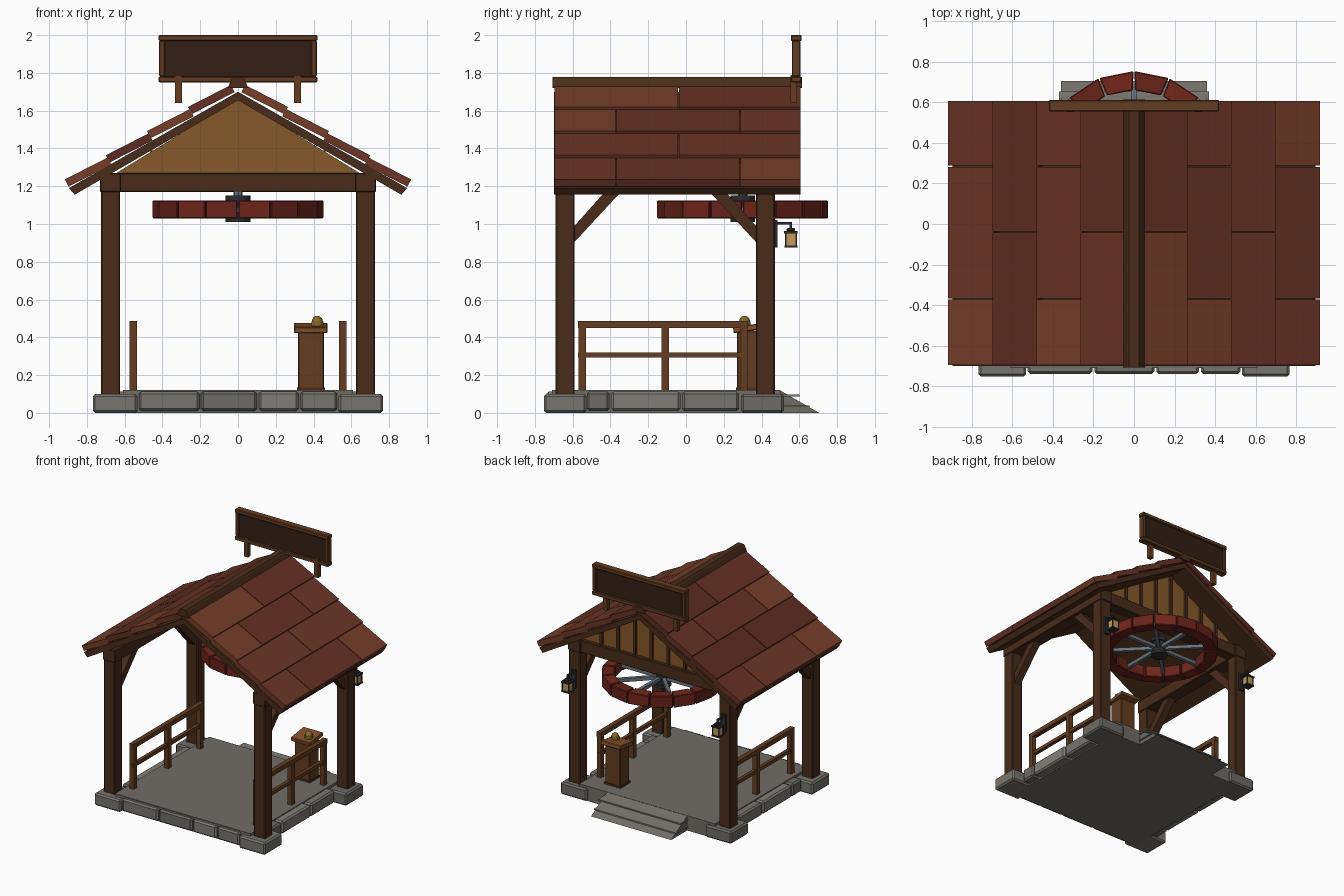
import bpy, bmesh, math, random
from mathutils import Matrix

if "Cube" in bpy.data.objects:
    bpy.data.objects.remove(bpy.data.objects["Cube"])

random.seed(4)


def mat(name, hexcol):
    m = bpy.data.materials.new(name)
    rgb = [(int(hexcol[i:i + 2], 16) / 255) ** 2.2 for i in (0, 2, 4)]
    m.diffuse_color = (*rgb, 1)
    m.use_nodes = True
    m.node_tree.nodes["Principled BSDF"].inputs["Base Color"].default_value = m.diffuse_color
    return m


DARK = mat("dark_wood", "4A3020")
MID = mat("mid_wood", "633F26")
TAN = mat("tan_wood", "84592F")
TOP = mat("counter_wood", "84522F")
PANEL = mat("sign_wood", "35241A")
STONES = [mat("stone_a", "77746D"), mat("stone_b", "6D6B65"), mat("stone_c", "807D76")]
FLOOR = mat("floor_stone", "706D66")
TILES = [mat("tile_a", "653429"), mat("tile_b", "74402E"), mat("tile_c", "6A382C"), mat("tile_d", "5C2F26")]
REDS = [mat("red_a", "722A21"), mat("red_b", "662720")]
IRON = mat("iron", "303034")
STEEL = mat("steel", "6A747C")
GLOW = mat("lamp_glass", "C09A58")
BRASS = mat("brass", "8A6C2C")


def prism(name, pts, axis, a, b, material, bevel=0.0, matrix=None):
    """Extrude a 2D outline along an axis between a and b."""
    place = {"x": lambda p, t: (t, p[0], p[1]),
             "y": lambda p, t: (p[0], t, p[1]),
             "z": lambda p, t: (p[0], p[1], t)}[axis]
    bm = bmesh.new()
    lo = [bm.verts.new(place(p, a)) for p in pts]
    hi = [bm.verts.new(place(p, b)) for p in pts]
    n = len(pts)
    bm.faces.new(lo)
    bm.faces.new(hi[::-1])
    for i in range(n):
        j = (i + 1) % n
        bm.faces.new((lo[i], hi[i], hi[j], lo[j]))
    if matrix:
        bm.transform(matrix)
    bmesh.ops.recalc_face_normals(bm, faces=bm.faces)
    me = bpy.data.meshes.new(name)
    bm.to_mesh(me)
    bm.free()
    me.materials.append(material)
    ob = bpy.data.objects.new(name, me)
    bpy.context.collection.objects.link(ob)
    if bevel:
        mod = ob.modifiers.new("bevel", "BEVEL")
        mod.width = bevel
        mod.segments = 1
    return ob


def box(name, x, y, z, material, bevel=0.0, matrix=None):
    pts = [(x[0], y[0]), (x[1], y[0]), (x[1], y[1]), (x[0], y[1])]
    return prism(name, pts, "z", z[0], z[1], material, bevel, matrix)


def cyl(name, r, x, y, z0, z1, material, n=12):
    pts = [(x + r * math.cos(2 * math.pi * i / n), y + r * math.sin(2 * math.pi * i / n)) for i in range(n)]
    return prism(name, pts, "z", z0, z1, material)


def span(c, half):
    return (c - half, c + half)


PX, FY, BY = 0.675, -0.64, 0.42   # post positions

# Stone floor with edging blocks
box("floor_slab", (-0.61, 0.61), (-0.71, 0.5), (0.0, 0.12), FLOOR)
cuts = [-0.53, -0.2, 0.105, 0.325, 0.53]
for i in range(4):
    box("front_edge_stone", (cuts[i] + 0.005, cuts[i + 1] - 0.005), (-0.74, -0.6), (0.01, 0.113),
        STONES[i % 3], 0.012)
side_cuts = [-0.53, -0.4, -0.025, 0.285, 0.32]
for s in (-1, 1):
    for i in range(3):
        box("side_edge_stone", span(s * 0.62, 0.055), (side_cuts[i] + 0.005, side_cuts[i + 1] - 0.005),
            (0.01, 0.113), STONES[(i + 1) % 3], 0.012)
    for y in (FY, BY - 0.015):
        box("corner_stone", span(s * 0.65, 0.118), span(y, 0.113), (0, 0.1), STONES[0 if y < 0 else 1], 0.012)

# Entrance ramp with thin step slabs
prism("entrance_ramp", [(0.45, 0), (0.705, 0), (0.5, 0.118), (0.45, 0.118)], "x", -0.36, 0.36, FLOOR)
box("upper_step", (-0.37, 0.37), (0.48, 0.6), (0.087, 0.097), STONES[2])
box("lower_step", (-0.37, 0.37), (0.5, 0.655), (0.03, 0.04), STONES[2])

# Posts, plates and braces
for s in (-1, 1):
    x = span(s * PX, 0.05)
    for y in (FY, BY):
        box("corner_post", x, span(y, 0.05), (0.08, 1.2), DARK, 0.006)
    box("wall_plate", span(s * PX, 0.056), (-0.695, 0.475), (1.17, 1.27), DARK, 0.005)
    for y, d in ((FY + 0.05, 1), (BY - 0.05, -1)):
        prism("corner_brace", [(y, 0.905), (y + d * 0.25, 1.175), (y + d * 0.165, 1.175), (y, 0.99)],
              "x", s * PX - 0.03, s * PX + 0.03, DARK)
box("tie_beam", (-0.64, 0.64), span(BY, 0.045), (1.17, 1.27), DARK, 0.005)

# Back gable with battens
prism("gable_panel", [(-0.66, 1.26), (0.66, 1.26), (0, 1.665)], "y", 0.405, 0.435, TAN)
for i in range(-3, 4):
    x = i * 0.15
    box("gable_batten", span(x, 0.012), (0.43, 0.45), (1.26, 1.65 - 0.58 * abs(x)), DARK)

# Roof deck, overlapping tiles and ridge
prism("roof_deck", [(0, 1.70), (0.895, 1.19), (0.865, 1.155), (0, 1.655), (-0.865, 1.155), (-0.895, 1.19)],
      "y", -0.7, 0.605, DARK)
for s in (-1, 1):
    for row in range(4):
        ox, oz = -0.2175 * row, 0.128 * row
        pts = [(s * (px + ox), pz + oz) for px, pz in
               ((0.897, 1.198), (0.917, 1.236), (0.69, 1.352), (0.67, 1.314))]
        joints = [-0.7, -0.37, 0.285, 0.61] if row % 2 == 0 else [-0.7, -0.04, 0.61]
        for a, b in zip(joints, joints[1:]):
            prism("roof_tile", pts, "y", a + 0.003, b - 0.003, random.choice(TILES))
prism("ridge_cap", [(-0.055, 1.72), (-0.035, 1.765), (-0.025, 1.777), (0.025, 1.777), (0.035, 1.765),
                    (0.055, 1.72)], "y", -0.707, 0.615, DARK)

# Blank sign board
box("sign_panel", (-0.4, 0.4), (0.57, 0.597), (1.77, 1.98), PANEL)
for z in (1.765, 1.985):
    box("sign_rail", (-0.42, 0.42), (0.555, 0.612), span(z, 0.0155), MID, 0.005)
for s in (-1, 1):
    box("sign_stile", span(s * 0.402, 0.015), (0.56, 0.607), (1.78, 1.97), MID, 0.005)
    box("sign_leg", span(s * 0.315, 0.0175), (0.552, 0.588), (1.64, 1.79), MID)

# Hanging wheel: rim segments, spokes and hub
WY = 0.30
shift = Matrix.Translation((0, WY, 0))
for i in range(16):
    h = math.pi / 16
    go, gi = h - 0.006, h - 0.014
    pts = [(r * math.sin(a), r * math.cos(a)) for r, a in ((0.454, -go), (0.454, go), (0.36, gi), (0.36, -gi))]
    prism("wheel_rim_segment", pts, "z", 1.03, 1.125, REDS[i % 2], 0.005,
          shift @ Matrix.Rotation((i + 0.5) * math.pi / 8, 4, "Z"))
for i in range(8):
    box("wheel_spoke", (0.03, 0.375), (-0.014, 0.014), (1.062, 1.09), STEEL, 0,
        shift @ Matrix.Rotation(i * math.pi / 4, 4, "Z"))
cyl("wheel_hub", 0.05, 0, WY, 1.01, 1.14, IRON)
cyl("hub_top_flange", 0.065, 0, WY, 1.122, 1.15, IRON)
cyl("hub_bottom_flange", 0.065, 0, WY, 1.01, 1.03, IRON)
cyl("hub_pin", 0.025, 0, WY, 1.14, 1.175, STEEL, 8)

# Side railings
for s in (-1, 1):
    for y in (-0.55, -0.11, 0.305):
        box("railing_post", span(s * 0.555, 0.019), span(y, 0.02), (0.11, 0.47), MID)
    for z, h in ((0.468, 0.018), (0.307, 0.014)):
        box("railing_bar", span(s * 0.555, 0.019 if h > 0.015 else 0.014), (-0.573, 0.328), span(z, h), MID)

# Counter stand with bell
box("stand_body", (0.318, 0.455), (0.27, 0.39), (0.12, 0.435), MID, 0.006)
box("stand_foot", (0.313, 0.46), (0.265, 0.395), (0.115, 0.135), DARK)
box("stand_top", (-0.088, 0.088), (-0.085, 0.085), (-0.016, 0.016), TOP, 0.004,
    Matrix.Translation((0.385, 0.335, 0.45)) @ Matrix.Rotation(math.radians(8), 4, "X"))
cyl("bell_base", 0.032, 0.42, 0.31, 0.46, 0.483, BRASS)
bpy.ops.mesh.primitive_uv_sphere_add(segments=12, ring_count=8, radius=0.029, location=(0.42, 0.31, 0.485))
bell = bpy.context.object
bell.name = "bell_dome"
bell.data.materials.append(BRASS)

# Lanterns on the back posts
for s in (-1, 1):
    x, y = s * PX, 0.555
    box("lantern_plate", span(x, 0.02), (0.468, 0.485), (0.875, 1.02), IRON)
    box("lantern_arm", span(x, 0.007), (0.48, 0.562), (0.998, 1.01), IRON)
    box("lantern_hook", span(x, 0.006), span(y, 0.006), (0.965, 1.005), IRON)
    box("lantern_glass", span(x, 0.027), span(y, 0.027), (0.885, 0.953), GLOW)
    box("lantern_base", span(x, 0.034), span(y, 0.034), (0.875, 0.887), IRON)
    box("lantern_lid", span(x, 0.036), span(y, 0.036), (0.95, 0.962), IRON)
    box("lantern_cap", span(x, 0.022), span(y, 0.022), (0.96, 0.98), IRON, 0.006)
    for dx in (-1, 1):
        for dy in (-1, 1):
            box("lantern_bar", span(x + dx * 0.028, 0.004), span(y + dy * 0.028, 0.004), (0.88, 0.955), IRON)
